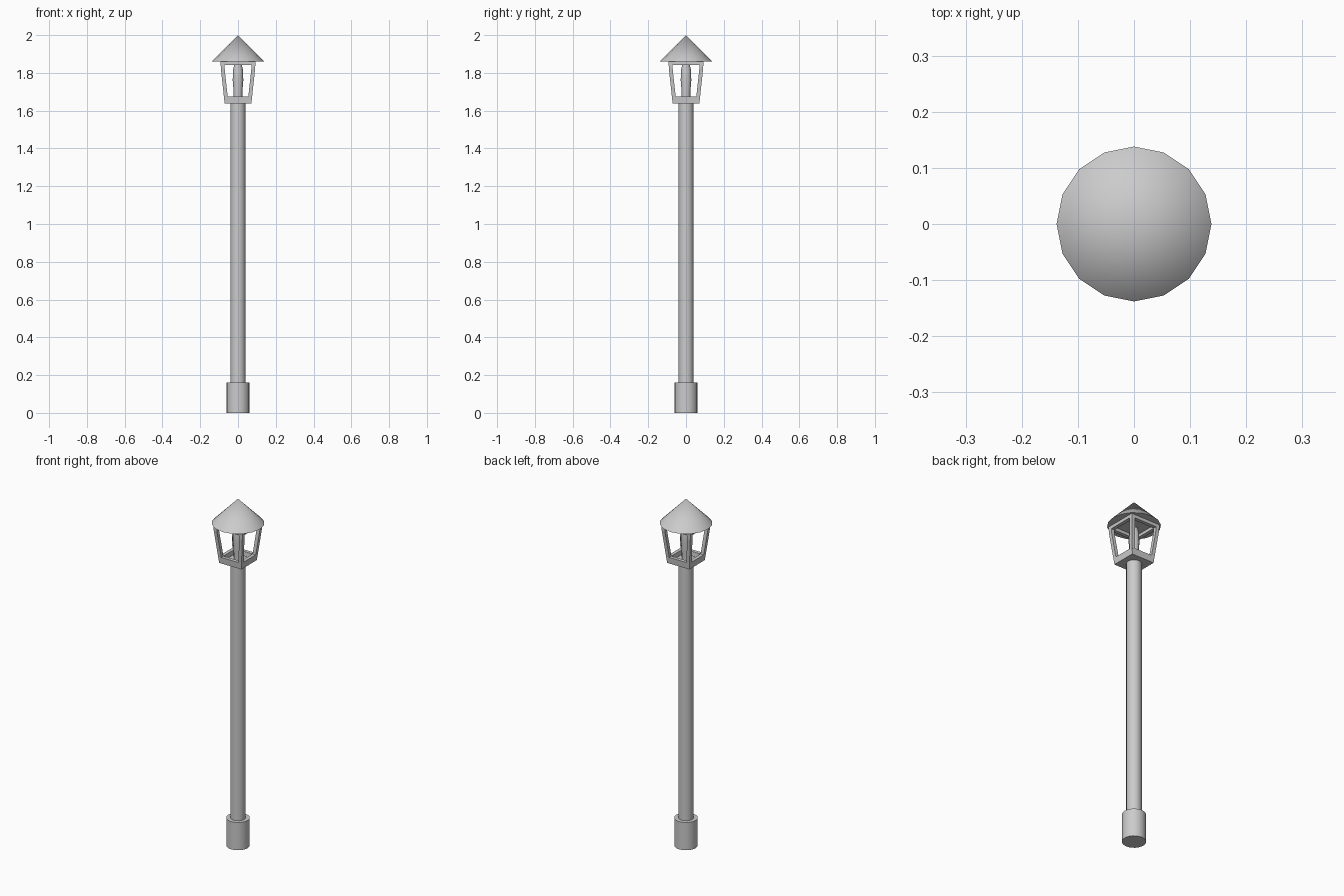
import bpy, bmesh
from math import pi, cos, sin, radians

if "Cube" in bpy.data.objects:
    bpy.data.objects.remove(bpy.data.objects["Cube"])


def make_object(name, bm, smooth=False):
    bmesh.ops.recalc_face_normals(bm, faces=bm.faces)
    mesh = bpy.data.meshes.new(name)
    bm.to_mesh(mesh)
    bm.free()
    obj = bpy.data.objects.new(name, mesh)
    bpy.context.collection.objects.link(obj)
    if smooth:
        bpy.ops.object.select_all(action='DESELECT')
        obj.select_set(True)
        bpy.context.view_layer.objects.active = obj
        bpy.ops.object.shade_smooth_by_angle(angle=radians(40))
    return obj


def loft(bm, rings, closed=False):
    """Skin rings of points; cap the ends, or join last ring to first."""
    vs = [[bm.verts.new(p) for p in ring] for ring in rings]
    pairs = list(zip(vs, vs[1:])) + ([(vs[-1], vs[0])] if closed else [])
    for a, b in pairs:
        n = len(a)
        for i in range(n):
            j = (i + 1) % n
            bm.faces.new((a[i], a[j], b[j], b[i]))
    if not closed:
        bm.faces.new(vs[0])
        bm.faces.new(vs[-1])


def lathe(name, profile, sides=16):
    bm = bmesh.new()
    loft(bm, [[(r * cos(2 * pi * i / sides), r * sin(2 * pi * i / sides), z)
               for i in range(sides)] for r, z in profile])
    return make_object(name, bm, True)


def square(h, z):
    return [(-h, -h, z), (h, -h, z), (h, h, z), (-h, h, z)]


def square_ring(name, outer0, outer1, width, z0, z1):
    bm = bmesh.new()
    loft(bm, [square(outer0, z0), square(outer1, z1),
              square(outer1 - width, z1), square(outer0 - width, z0)], closed=True)
    return make_object(name, bm)


# Ground sleeve and pole
lathe("base", [(0.062, 0), (0.062, 0.16)])
lathe("pole", [(0.04, 0.15), (0.04, 1.645)])

# Lantern floor and its raised rim
bm = bmesh.new()
loft(bm, [square(0.071, 1.638), square(0.072, 1.65)])
make_object("lantern_floor", bm)
square_ring("lantern_bottom_rim", 0.071, 0.0745, 0.02, 1.638, 1.675)

# Four flared corner posts
bm = bmesh.new()
W = 0.02
for sx in (-1, 1):
    for sy in (-1, 1):
        loft(bm, [[(sx * (h - a), sy * (h - b), z)
                   for a, b in ((0, 0), (W, 0), (W, W), (0, W))]
                  for h, z in ((0.0742, 1.67), (0.091, 1.825), (0.092, 1.858))])
make_object("lantern_posts", bm)

# Top rail under the roof
square_ring("lantern_top_rail", 0.0915, 0.092, 0.02, 1.842, 1.86)

# Bulb
lathe("bulb", [(0.022, 1.645), (0.023, 1.70), (0.028, 1.76),
               (0.027, 1.81), (0.02, 1.845)], 12)

# Conical roof
bm = bmesh.new()
bmesh.ops.create_cone(bm, cap_ends=True, segments=16,
                      radius1=0.138, radius2=0, depth=0.14)
bmesh.ops.translate(bm, vec=(0, 0, 1.93), verts=bm.verts)
make_object("roof", bm, True)
